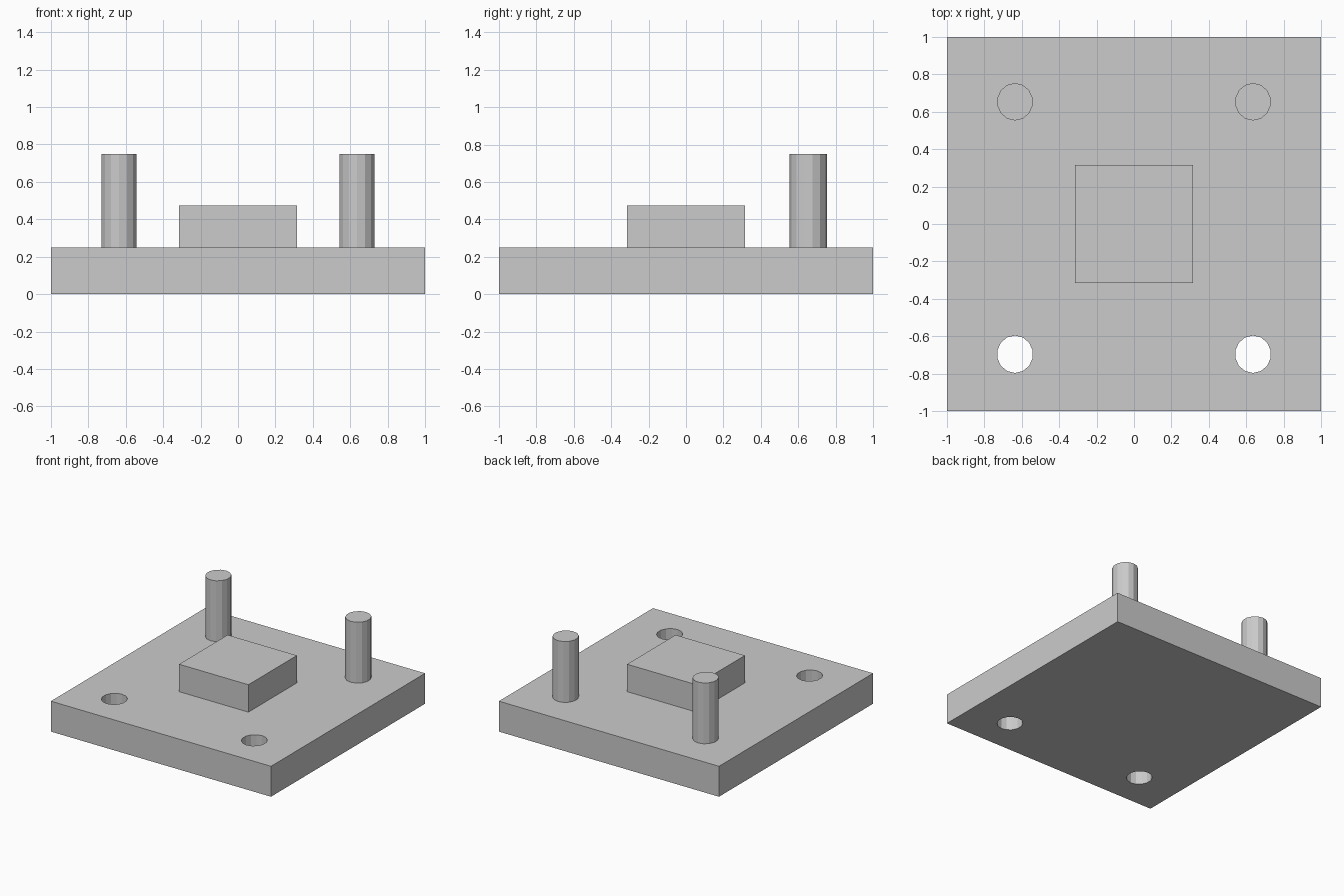
import bpy
import bmesh
from math import cos, sin, pi

cube = bpy.data.objects.get("Cube")
if cube:
    bpy.data.objects.remove(cube, do_unlink=True)

grey = bpy.data.materials.new("plain grey")
grey.use_nodes = True
colour = (0.6, 0.6, 0.6, 1)
grey.diffuse_color = colour
grey.node_tree.nodes["Principled BSDF"].inputs["Base Color"].default_value = colour

PLATE_TOP = 0.25
PEG_X = 0.636
SIDES = 14


def prism(name, outline, z0, z1):
    """Extrude a closed outline from z0 up to z1."""
    bm = bmesh.new()
    base = bm.faces.new([bm.verts.new((x, y, z0)) for x, y in outline])
    top = bmesh.ops.extrude_face_region(bm, geom=[base], use_keep_orig=True)
    verts = [v for v in top["geom"] if isinstance(v, bmesh.types.BMVert)]
    bmesh.ops.translate(bm, verts=verts, vec=(0, 0, z1 - z0))
    bmesh.ops.recalc_face_normals(bm, faces=bm.faces)
    mesh = bpy.data.meshes.new(name)
    bm.to_mesh(mesh)
    bm.free()
    mesh.materials.append(grey)
    obj = bpy.data.objects.new(name, mesh)
    bpy.context.collection.objects.link(obj)
    return obj


def square(half):
    return [(-half, -half), (half, -half), (half, half), (-half, half)]


def round_outline(cx, cy):
    angles = [pi / 2 + 2 * pi * i / SIDES for i in range(SIDES)]
    return [(cx + 0.096 * cos(a), cy + 0.1 * sin(a)) for a in angles]


# Base plate and raised centre block
plate = prism("base_plate", square(1), 0, PLATE_TOP)
prism("centre_block", square(0.315), PLATE_TOP, 0.475)

# Pegs at the back, through holes at the front
for side, sign in (("left", 1), ("right", -1)):
    prism(f"{side}_peg", round_outline(sign * PEG_X, 0.653), PLATE_TOP, 0.75)
    cutter = prism(f"{side}_hole_cutter", round_outline(sign * PEG_X, -0.696), -0.1, 0.4)
    cutter.hide_render = True
    cutter.hide_set(True)
    cut = plate.modifiers.new(f"{side}_hole", "BOOLEAN")
    cut.operation = "DIFFERENCE"
    cut.solver = "EXACT"
    cut.object = cutter
